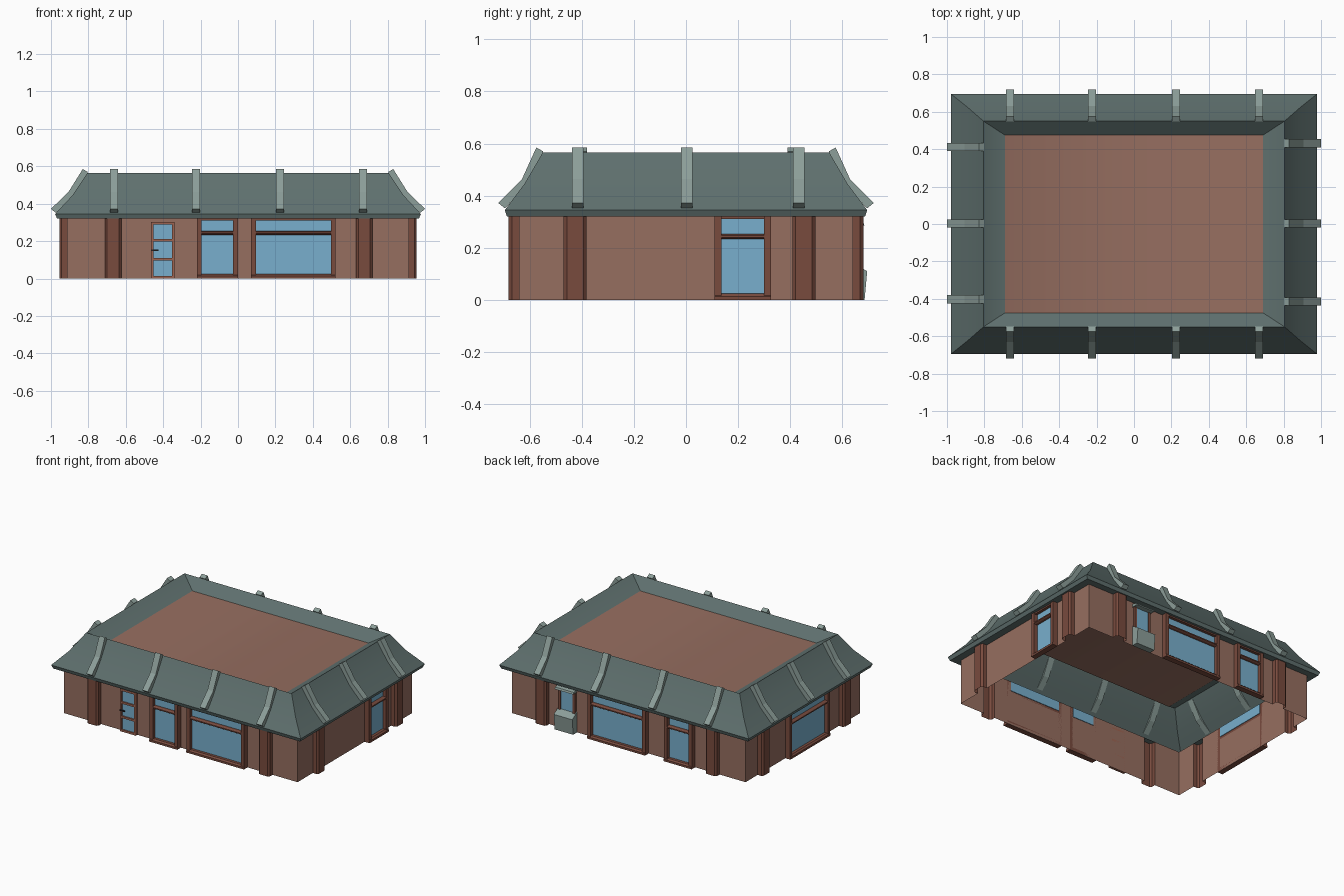
import bpy, bmesh, math

if "Cube" in bpy.data.objects:
    bpy.data.objects.remove(bpy.data.objects["Cube"])

WX, WY, WH = 0.915, 0.64, 0.32   # wall half sizes and height


def mat(name, rgb):
    m = bpy.data.materials.new(name)
    m.diffuse_color = (*rgb, 1)
    m.use_nodes = True
    m.node_tree.nodes["Principled BSDF"].inputs["Base Color"].default_value = m.diffuse_color
    return m


WALL = mat("wall brown", (0.305, 0.156, 0.117))
TRIM = mat("dark red brown", (0.19, 0.070, 0.048))
ROOF = mat("slate green", (0.114, 0.162, 0.156))
METAL = mat("pale grey green", (0.262, 0.342, 0.319))
GLASS = mat("window blue", (0.188, 0.429, 0.610))
DOOR = mat("door brown", (0.34, 0.127, 0.083))
DARK = mat("handle dark", (0.02, 0.02, 0.022))


def place(side, u, d, z):
    """u runs along the wall, d is the distance out from it."""
    return {"front": (u, -WY - d, z), "back": (u, WY + d, z),
            "right": (WX + d, u, z), "left": (-WX - d, u, z)}[side]


def finish(bm, name, mats, recalc=True):
    if recalc:
        bmesh.ops.recalc_face_normals(bm, faces=bm.faces[:])
    me = bpy.data.meshes.new(name)
    bm.to_mesh(me)
    bm.free()
    for m in mats:
        me.materials.append(m)
    ob = bpy.data.objects.new(name, me)
    bpy.context.collection.objects.link(ob)
    return ob


def prism(name, side, u0, u1, profile, m):
    """Extrude a (depth, height) profile along a wall from u0 to u1."""
    bm = bmesh.new()
    a = [bm.verts.new(place(side, u0, d, z)) for d, z in profile]
    b = [bm.verts.new(place(side, u1, d, z)) for d, z in profile]
    bm.faces.new(a)
    bm.faces.new(b)
    n = len(a)
    for i in range(n):
        j = (i + 1) % n
        bm.faces.new((a[i], a[j], b[j], b[i]))
    return finish(bm, name, [m])


def box(name, side, u0, u1, d0, d1, z0, z1, m):
    return prism(name, side, u0, u1, [(d0, z0), (d1, z0), (d1, z1), (d0, z1)], m)


# walls: one outline with chamfered pilasters bulging outward
bump = [(-0.044, 0), (-0.044, 0.028), (-0.032, 0.04), (0.032, 0.04), (0.044, 0.028), (0.044, 0)]
runs = [("front", 1, (-0.668, 0.675)), ("right", 1, (-0.425, 0.452)),
        ("back", -1, (0.668, -0.668)), ("left", -1, (0.46, -0.45))]
outline = []                     # (point, starts a pilaster face)
for side, sgn, centres in runs:
    half = WX if side in ("front", "back") else WY
    outline.append((place(side, -sgn * half, 0, 0), 0))
    for c in centres:
        for k, (u, d) in enumerate(bump):
            outline.append((place(side, c + sgn * u, d, 0), int(k < len(bump) - 1)))
bm = bmesh.new()
low = [bm.verts.new(p) for p, _ in outline]
top = [bm.verts.new((p[0], p[1], WH)) for p, _ in outline]
for i in range(len(low)):
    j = (i + 1) % len(low)
    f = bm.faces.new((low[i], low[j], top[j], top[i]))
    f.material_index = outline[i][1]
finish(bm, "walls", [WALL, TRIM], False)

# roof: soffit, fascia, two slopes, rim and sunken flat panel
rings = [(WX, WY, 0.32), (0.967, 0.687, 0.32), (0.978, 0.695, 0.345), (0.885, 0.62, 0.445),
         (0.805, 0.55, 0.565), (0.69, 0.475, 0.50)]
bm = bmesh.new()
prev = None
for x, y, z in rings:
    cur = [bm.verts.new(p) for p in ((-x, -y, z), (x, -y, z), (x, y, z), (-x, y, z))]
    if prev:
        for i in range(4):
            j = (i + 1) % 4
            bm.faces.new((prev[i], prev[j], cur[j], cur[i]))
    prev = cur
bm.faces.new(prev).material_index = 1
finish(bm, "roof", [ROOF, WALL], False)

# bent roof ribs
rib_y = [(0.055, 0.352), (0.08, 0.372), (-0.01, 0.462), (-0.066, 0.585), (-0.092, 0.57), (-0.032, 0.44)]
rib_x = [(0.06, 0.352), (0.085, 0.372), (-0.01, 0.465), (-0.085, 0.585), (-0.112, 0.57), (-0.042, 0.44)]
ribs = {"front": (-0.663, -0.225, 0.225, 0.668), "back": (-0.663, -0.225, 0.225, 0.668),
        "right": (-0.415, 0.003, 0.432), "left": (-0.402, 0.003, 0.412)}
for side, us in ribs.items():
    for u in us:
        prism("roof_rib", side, u - 0.022, u + 0.022,
              rib_y if side in ("front", "back") else rib_x, METAL)


def window(side, u0, u1):
    t = 0.026
    box("window_glass", side, u0 + t, u1 - t, 0.001, 0.01, 0.02, 0.236, GLASS)
    box("transom_glass", side, u0 + t, u1 - t, -0.004, 0.01, 0.25, 0.318, GLASS)
    for a in (u0, u1 - t):
        box("window_post", side, a, a + t, 0, 0.036, 0, WH, TRIM)
    prism("window_sill", side, u0, u1, [(0, 0), (0.04, 0), (0.04, 0.014), (0.03, 0.024), (0, 0.024)], TRIM)
    prism("window_bar", side, u0 + 0.012, u1 - 0.012,
          [(0, 0.234), (0.026, 0.234), (0.036, 0.24), (0.036, 0.248), (0.026, 0.254), (0, 0.254)], TRIM)
    box("window_head", side, u0, u1, 0, 0.03, 0.31, WH, TRIM)


for side, u0, u1 in [("front", -0.22, 0.0), ("front", 0.07, 0.522), ("right", 0.11, 0.326),
                     ("back", -0.155, 0.30), ("back", -0.52, -0.30), ("left", -0.255, 0.195)]:
    window(side, u0, u1)

# front door: frame, three panes, handle
box("door_glass", "front", -0.452, -0.352, 0.001, 0.008, 0.012, 0.292, GLASS)
for a in (-0.466, -0.354):
    box("door_post", "front", a, a + 0.014, 0, 0.018, 0, 0.302, DOOR)
for z0, z1 in ((0, 0.014), (0.096, 0.11), (0.198, 0.212), (0.288, 0.302)):
    box("door_rail", "front", -0.452, -0.354, 0, 0.018, z0, z1, DOOR)
box("door_handle", "front", -0.462, -0.425, 0.018, 0.026, 0.148, 0.156, DARK)

# wall kiosk at the back: cabinet, screen, side posts, hood
prism("kiosk_cabinet", "back", 0.405, 0.55, [(0, 0), (0.045, 0), (0.055, 0.11), (0, 0.145)], METAL)
box("kiosk_screen", "back", 0.43, 0.525, 0.001, 0.01, 0.135, 0.29, GLASS)
for a in (0.412, 0.525):
    box("kiosk_post", "back", a, a + 0.018, 0, 0.016, 0.12, 0.29, TRIM)
prism("kiosk_hood", "back", 0.405, 0.55, [(0, 0.285), (0.045, 0.285), (0.04, 0.298), (0, 0.308)], METAL)

# smooth the gentle bends only
for ob in bpy.data.objects:
    ob.select_set(ob.name in ("roof", "walls"))
bpy.context.view_layer.objects.active = bpy.data.objects["roof"]
bpy.ops.object.shade_smooth_by_angle(angle=math.radians(35))
